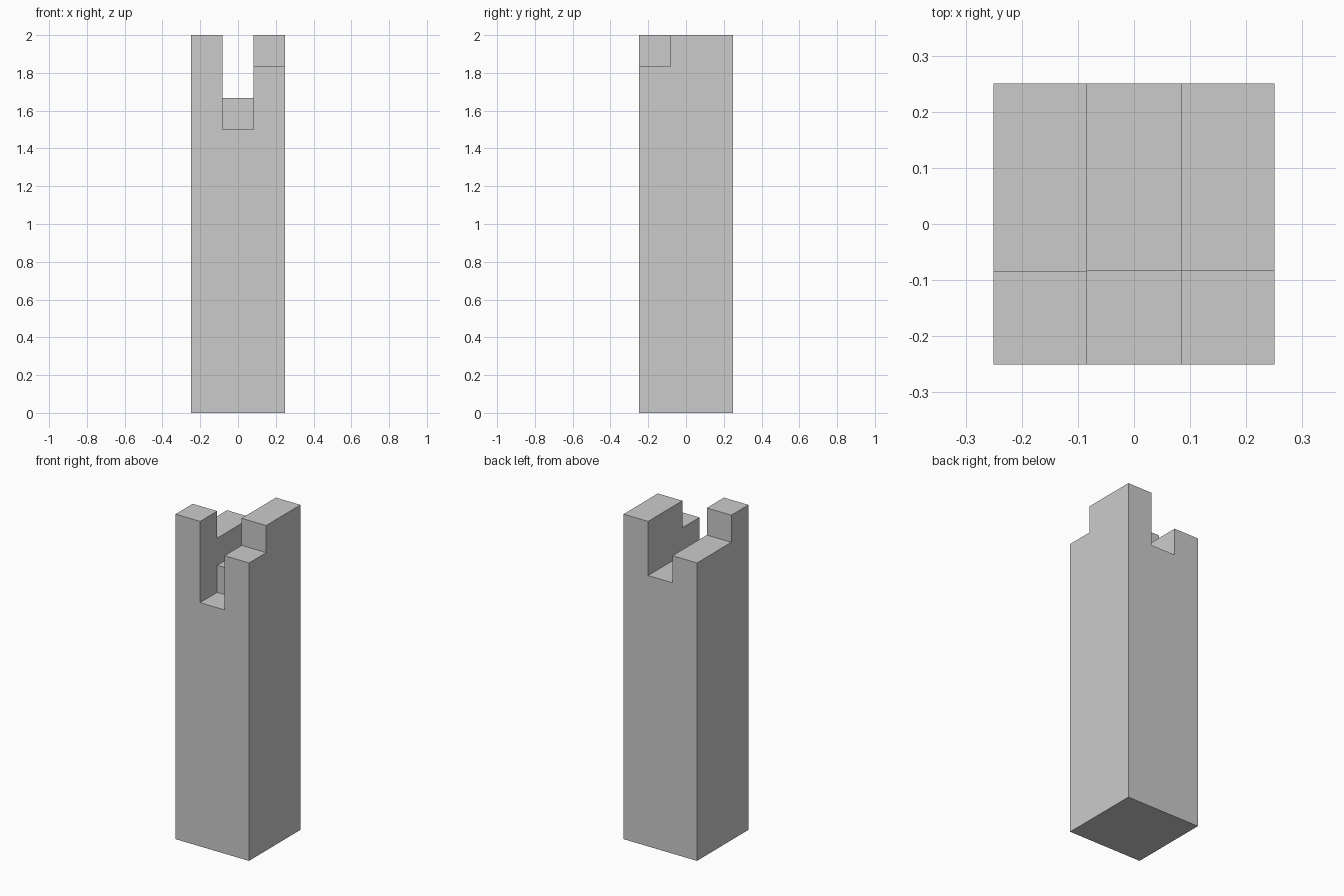
import bpy

if "Cube" in bpy.data.objects:
    bpy.data.objects.remove(bpy.data.objects["Cube"])

HALF = 0.25          # half width of the post
T = HALF / 3         # edge of the middle third
STEP = 2 * T         # battlement step height
TOP, OUT = 2.0, 0.5  # post height, overshoot of the cutters


def box(name, lo, hi):
    """Axis-aligned box between two corners."""
    bpy.ops.mesh.primitive_cube_add(size=1, location=[(a + b) / 2 for a, b in zip(lo, hi)])
    ob = bpy.context.object
    ob.name = name
    ob.scale = [b - a for a, b in zip(lo, hi)]
    bpy.ops.object.transform_apply(location=True, rotation=False, scale=True)
    return ob


# Square post
post = box("notched_post", (-HALF, -HALF, 0), (HALF, HALF, TOP))

# Notches: name, x range, y range, floor height
notches = [
    ("centre_channel", (-T, T), (-OUT, OUT), TOP - 2 * STEP),
    ("front_deep_notch", (-T, T), (-OUT, -T), TOP - 3 * STEP),
    ("front_right_step", (0, OUT), (-OUT, -T), TOP - STEP),
    ("rear_left_step", (-OUT, 0), (-T, OUT), TOP - STEP),
]
for name, (x0, x1), (y0, y1), floor in notches:
    cutter = box(name, (x0, y0, floor), (x1, y1, TOP + OUT))
    cutter.hide_render = True
    mod = post.modifiers.new(name, 'BOOLEAN')
    mod.operation = 'DIFFERENCE'
    mod.solver = 'EXACT'
    mod.object = cutter
    bpy.context.view_layer.objects.active = post
    bpy.ops.object.modifier_apply(modifier=mod.name)
    bpy.data.objects.remove(cutter)
